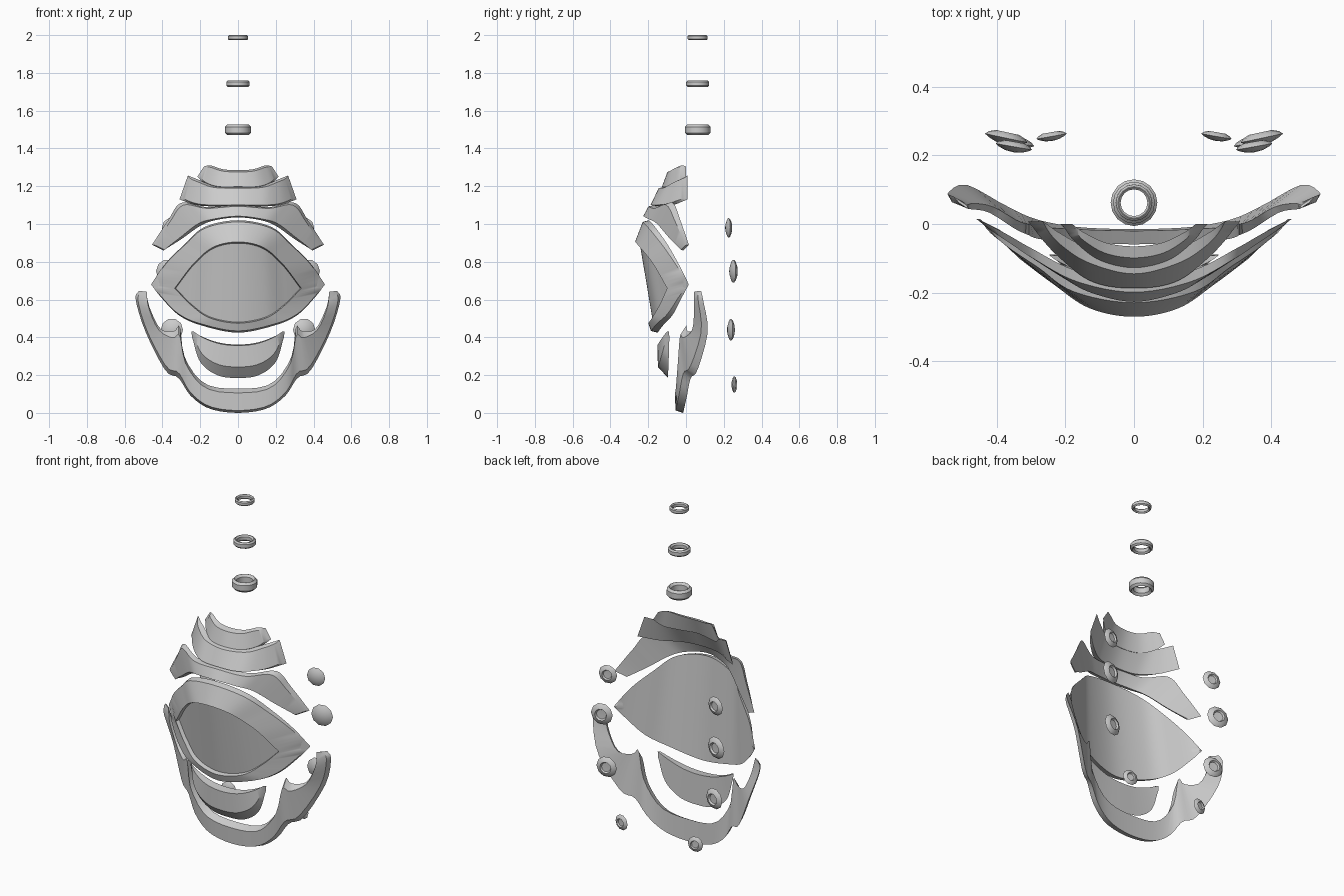
import bpy, bmesh, math
from mathutils import Vector, Matrix

if "Cube" in bpy.data.objects:
    bpy.data.objects.remove(bpy.data.objects["Cube"])

N = 24  # samples along each half of an edge


def finish(name, bm, angle=32):
    bmesh.ops.remove_doubles(bm, verts=bm.verts, dist=1e-4)
    bmesh.ops.dissolve_degenerate(bm, edges=bm.edges, dist=1e-5)
    bmesh.ops.recalc_face_normals(bm, faces=bm.faces)
    me = bpy.data.meshes.new(name)
    bm.to_mesh(me)
    bm.free()
    ob = bpy.data.objects.new(name, me)
    bpy.context.collection.objects.link(ob)
    bpy.ops.object.select_all(action='DESELECT')
    ob.select_set(True)
    bpy.context.view_layer.objects.active = ob
    bpy.ops.object.shade_smooth_by_angle(angle=math.radians(angle))
    return ob


def spline(pts):
    """Smooth half edge from the centre plane outward."""
    p = [Vector(q) for q in pts]
    first = Vector((-p[1].x, p[1].y, p[1].z))
    p = [first] + p + [2 * p[-1] - p[-2]]
    out = []
    for k in range(N + 1):
        f = k / N * (len(p) - 3)
        i = min(int(f), len(p) - 4)
        t = f - i
        a, b, c, d = p[i:i + 4]
        out.append(0.5 * (2 * b + (c - a) * t + (2 * a - 5 * b + 4 * c - d) * t * t
                          + (3 * b - a - 3 * c + d) * t ** 3))
    return out


def inset(up, lo, a_up, a_lo, t, taper):
    """Front outline: pulled inside the back outline and moved forward."""
    u2, l2 = [], []
    for k, (u, l) in enumerate(zip(up, lo)):
        s = k / N
        off = Vector((-0.012 * s ** 6, -t * (1 - taper * s * s), 0))
        u2.append(u.lerp(l, a_up) + off)
        l2.append(l.lerp(u, a_lo) + off)
    return u2, l2


def shell(name, loops):
    """Mirrored plate: outlines joined in order, first and last filled."""
    bm = bmesh.new()
    rings = []
    m = 2 * N + 1
    for up, lo in loops:
        flip = lambda r: [Vector((-v.x, v.y, v.z)) for v in r[:0:-1]]
        ring = flip(up) + up + (flip(lo) + lo)[::-1]
        rings.append([bm.verts.new(v) for v in ring])
    for a, b in zip(rings, rings[1:]):
        for i in range(2 * m):
            j = (i + 1) % (2 * m)
            bm.faces.new((a[i], a[j], b[j], b[i]))
    for r in (rings[0], rings[-1]):
        for i in range(m - 1):
            bm.faces.new((r[i], r[i + 1], r[2 * m - 2 - i], r[2 * m - 1 - i]))
    return finish(name, bm)


def plate(name, upper, lower, a_up=0.12, a_lo=0.12, t=0.04, taper=0.5):
    up, lo = spline(upper), spline(lower)
    return shell(name, [(up, lo), inset(up, lo, a_up, a_lo, t, taper)])


def lathe(name, profile, sides, matrix, closed=False):
    """Turn (radius, height) points around z."""
    bm = bmesh.new()
    rows = [[bm.verts.new((r * math.cos(2 * math.pi * k / sides),
                           r * math.sin(2 * math.pi * k / sides), h)) for k in range(sides)]
            for r, h in profile]
    pairs = list(zip(rows, rows[1:])) + ([(rows[-1], rows[0])] if closed else [])
    for a, b in pairs:
        for k in range(sides):
            j = (k + 1) % sides
            bm.faces.new((a[k], a[j], b[j], b[k]))
    bm.transform(matrix)
    return finish(name, bm)


# Eye: lemon-shaped shell with raised rim and recessed lens
up = spline([(0, -.195, 1.02), (.175, -.165, .985), (.28, -.1, .895),
             (.385, -.04, .79), (.46, .015, .68)])
lo = spline([(0, -.15, .425), (.2, -.12, .465), (.317, -.07, .52),
             (.41, -.02, .615), (.46, .015, .68)])
rim_up = spline([(0, -.27, .905), (.13, -.245, .878), (.235, -.175, .79), (.335, -.1, .66)])
rim_lo = spline([(0, -.2, .475), (.15, -.18, .503), (.25, -.14, .572), (.335, -.1, .66)])
sink = lambda r: [Vector((v.x * .985, v.y + .025, .67 + (v.z - .67) * .97)) for v in r]
shell("eye_shell", [(up, lo), inset(up, lo, .015, .015, .035, 1),
                    (rim_up, rim_lo), (sink(rim_up), sink(rim_lo))])

# Brow and two overlapping crest plates
plate("brow_plate",
      [(0, -.165, 1.1), (.17, -.135, 1.09), (.3, -.07, 1.112), (.37, -.03, 1.02), (.455, .015, .89)],
      [(0, -.2, 1.035), (.12, -.175, 1.02), (.2, -.135, .99), (.3, -.075, .92), (.395, -.015, .86)],
      .1, .1, .03, .5)
plate("crest_middle",
      [(0, -.1, 1.2), (.13, -.07, 1.205), (.21, -.03, 1.235), (.265, .008, 1.257)],
      [(0, -.15, 1.095), (.12, -.135, 1.093), (.22, -.07, 1.1), (.31, .008, 1.13)],
      .1, .06, .04, .6)
plate("crest_upper",
      [(0, -.065, 1.285), (.08, -.055, 1.29), (.145, -.025, 1.31), (.18, 0, 1.305)],
      [(0, -.1, 1.19), (.1, -.08, 1.19), (.17, -.035, 1.21), (.215, 0, 1.25)],
      .1, .08, .03, .6)

# Lower lid crescent
plate("lower_lid",
      [(0, -.1, .362), (.09, -.1, .37), (.17, -.097, .395), (.247, -.09, .432)],
      [(0, -.095, .185), (.11, -.095, .2), (.2, -.092, .27), (.243, -.088, .4)],
      .03, .33, .052, .8)

# Jaw with inner horns and outer arms
plate("jaw_plate",
      [(0, -.02, .128), (.175, -.015, .155), (.28, -.008, .29), (.308, .0, .455),
       (.34, .01, .432), (.41, .05, .445), (.465, .06, .55), (.487, .055, .64)],
      [(0, -.015, .0), (.15, -.01, .022), (.25, .005, .09), (.315, .025, .185),
       (.385, .06, .225), (.49, .115, .43), (.542, .09, .6), (.525, .08, .645)],
      .17, .1, .04, .6)

# Back studs, mirrored: domed front, recessed back
for i, (x, y, z, r, tilt) in enumerate([(.35, .225, .98, .054, 10), (.372, .25, .75, .063, 12),
                                        (.35, .237, .44, .06, 10), (.24, .255, .15, .045, -10)]):
    prof = [(0, .3), (.45, .25), (.8, .12), (1, 0), (.85, -.15), (.55, -.27), (.45, -.1), (0, -.08)]
    for side, s in (("right", 1), ("left", -1)):
        mat = (Matrix.Translation((s * x, y, z)) @ Matrix.Rotation(math.radians(s * tilt), 4, 'Z')
               @ Matrix.Rotation(math.pi / 2, 4, 'X'))
        lathe(f"stud_{side}_{i + 1}", [(a * r, h * r) for a, h in prof], 10, mat)

# Floating rings above the crest
for i, (r, ri, z0, z1) in enumerate([(.068, .044, 1.47, 1.527), (.061, .041, 1.725, 1.76),
                                     (.053, .039, 1.973, 2.0)]):
    b = (z1 - z0) * .22
    prof = [(ri, z0 + b), (ri + b, z0), (r - b, z0), (r, z0 + b),
            (r, z1 - b), (r - b, z1), (ri + b, z1), (ri, z1 - b)]
    lathe(f"ring_{i + 1}", prof, 16, Matrix.Translation((0, .062, 0)), True)
